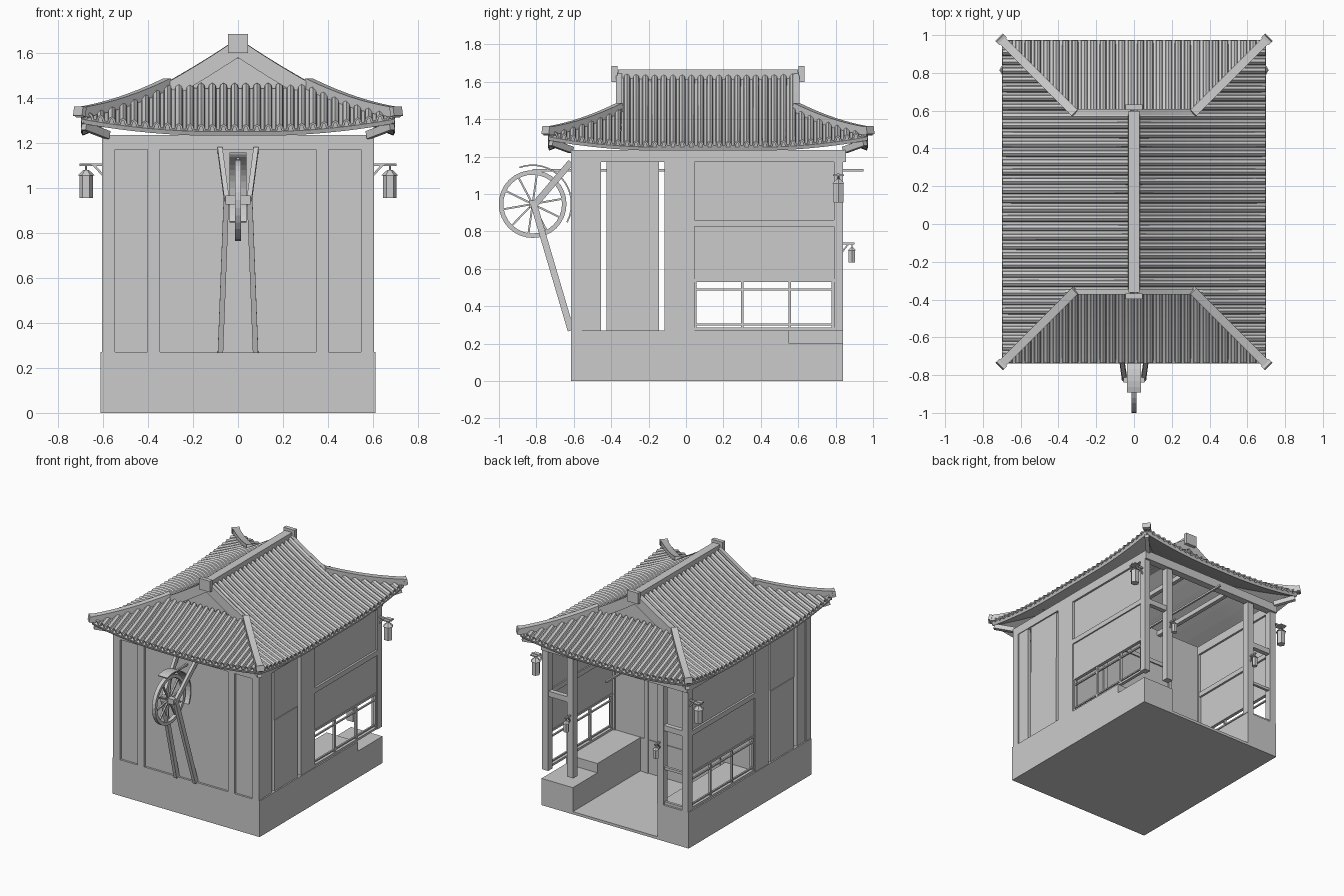
import bpy, bmesh, math
from mathutils import Vector as V

if "Cube" in bpy.data.objects:
    bpy.data.objects.remove(bpy.data.objects["Cube"])

def mesh(name, verts, faces):
    me = bpy.data.meshes.new(name)
    bm = bmesh.new()
    vs = [bm.verts.new(v) for v in verts]
    for f in faces:
        bm.faces.new([vs[i] for i in f])
    bmesh.ops.recalc_face_normals(bm, faces=bm.faces)
    bm.to_mesh(me)
    bm.free()
    ob = bpy.data.objects.new(name, me)
    bpy.context.collection.objects.link(ob)
    return ob

def box(name, x0, x1, y0, y1, z0, z1):
    vs = [(x, y, z) for x in (x0, x1) for y in (y0, y1) for z in (z0, z1)]
    return mesh(name, vs, [(0, 1, 3, 2), (4, 6, 7, 5), (0, 4, 5, 1), (2, 3, 7, 6), (0, 2, 6, 4), (1, 5, 7, 3)])

def boxm(name, s, x0, x1, *r):
    return box(name, min(s * x0, s * x1), max(s * x0, s * x1), *r)

def sweep(name, pts, side, w, h, closed=False):
    """Rectangular section swept along pts; w along side, h across it."""
    pts, side, n, vs, fs = [V(p) for p in pts], V(side).normalized(), len(pts), [], []
    for i, p in enumerate(pts):
        a = pts[i - 1] if i or closed else p
        b = pts[(i + 1) % n] if i < n - 1 or closed else p
        up = (b - a).cross(side).normalized()
        vs += [p + side * w / 2 * a1 + up * h / 2 * b1 for a1, b1 in ((-1, -1), (1, -1), (1, 1), (-1, 1))]
    for i in range(n if closed else n - 1):
        j = (i + 1) % n
        fs += [(4*i + k, 4*i + (k+1) % 4, 4*j + (k+1) % 4, 4*j + k) for k in range(4)]
    if not closed:
        fs += [(0, 1, 2, 3), tuple(4 * (n - 1) + k for k in range(4))]
    return mesh(name, vs, fs)

def cone(name, loc, r1, r2, z0, z1, n=6):
    vs = [(loc[0] + r * math.cos(2*math.pi*k/n), loc[1] + r * math.sin(2*math.pi*k/n), z)
          for r, z in ((r1, z0), (r2, z1)) for k in range(n)]
    fs = [(k, (k+1) % n, n + (k+1) % n, n + k) for k in range(n)] + [tuple(range(n)), tuple(range(n, 2*n))]
    return mesh(name, vs, fs)

# --- stone base: front block, side benches, low floor
box("base_front", -.61, .61, -.615, .04, 0, .27)
box("base_bench_left", -.61, -.35, .04, .84, 0, .27)
box("base_bench_right", .35, .61, .04, .55, 0, .27)
box("base_step_right", .35, .61, .55, .84, 0, .2)
box("room_floor", -.35, .35, .04, .84, 0, .02)

# --- front wall: posts, recessed panels, top beam
for s in (-1, 1):
    boxm("front_corner_post", s, .547, .605, -.615, -.555, .27, 1.23)
    boxm("front_inner_post", s, .347, .402, -.615, -.57, .27, 1.17)
    boxm("front_side_panel", s, .402, .547, -.6, -.58, .27, 1.17)
box("front_panel", -.347, .347, -.6, -.58, .27, 1.17)
box("front_beam", -.605, .605, -.615, -.565, 1.17, 1.235)

# --- partition between front room and open back room
box("partition_wall", -.575, .575, 0, .035, .02, 1.235)
for s in (-1, 1):
    box("partition_trim", s*.3 - .015, s*.3 + .015, .03, .045, .02, 1.17)
box("partition_rail", -.3, .3, .03, .045, .95, .98)

# --- side walls with slits, shutters and railing
for s in (-1, 1):
    boxm("side_beam", s, .56, .605, -.615, .855, 1.17, 1.235)
    boxm("side_front_panel", s, .575, .6, -.56, -.455, .27, 1.17)
    boxm("side_middle_panel", s, .575, .595, -.425, -.145, .27, 1.17)
    boxm("side_lower_panel", s, .59, .6, -.425, -.145, .27, .8)
    boxm("side_middle_post", s, .565, .605, -.115, -.01, .27, 1.17)
    boxm("side_partition_post", s, .56, .605, -.01, .045, .27, 1.235)
    boxm("side_shutter_lower", s, .58, .595, .045, .79, .54, .83)
    boxm("side_shutter_upper", s, .575, .59, .045, .79, .86, 1.17)
    boxm("side_cross_rail", s, .565, .605, .045, .79, .825, .862)
    boxm("side_window_head", s, .575, .6, .045, .79, .53, .545)
    boxm("side_window_sill", s, .575, .6, .045, .79, .27, .286)
    for z in (.303, .49):
        boxm("side_railing", s, .582, .594, .045, .79, z - .005, z + .005)
    for y in (.05, .3, .555, .785):
        boxm("side_mullion", s, .58, .596, y - .007, y + .007, .28, .54)
    # back posts and beams
    boxm("back_corner_post", s, .555, .605, .79, .84, .27, 1.235)
    boxm("back_inner_post", s, .347, .4, .79, .84, .27, 1.235)
    boxm("back_cross_rail", s, .4, .555, .797, .833, .825, .865)
box("back_beam", -.605, .605, .8, .855, 1.17, 1.235)
box("back_left_sill", -.555, -.4, .805, .825, .27, .29)
box("back_left_rail", -.555, -.4, .805, .825, .53, .55)
for x in (-.2, .2):
    box("ceiling_beam", x - .015, x + .015, 0, .83, 1.19, 1.225)

# --- lanterns
def lantern(x, y, z, k):
    cone("lantern_body", (x, y), .03*k, .03*k, z, z + .1*k)
    cone("lantern_cap", (x, y), .038*k, .012*k, z + .1*k, z + .125*k)
    cone("lantern_hook", (x, y), .004, .004, z + .12*k, z + .15*k)

for s in (-1, 1):
    lantern(s * .675, .815, .955, 1)
    boxm("lantern_arm", s, .59, .705, .808, .822, 1.097, 1.109)
    boxm("lantern_yoke", s, .65, .70, .785, .845, 1.097, 1.105)
    sweep("lantern_brace", [(s*.595, .815, 1.05), (s*.64, .815, 1.1)], (0, 1, 0), .01, .01)
    lantern(s * .372, .887, .633, .65)
    box("small_lantern_arm", s*.372 - .006, s*.372 + .006, .83, .9, .73, .74)
    sweep("small_lantern_brace", [(s*.372, .835, .69), (s*.372, .87, .735)], (1, 0, 0), .008, .008)

# --- wheel on the front, its guard, struts and long shaft
CY, CZ = -.82, .946
def ring(r, a0, a1, n):
    return [(0, CY + r * math.cos(math.radians(a0 + (a1-a0)*i/n)), CZ + r * math.sin(math.radians(a0 + (a1-a0)*i/n)))
            for i in range(n + 1)]
sweep("wheel_rim", ring(.169, 0, 360, 32)[:-1], (1, 0, 0), .028, .024, True)
for i in range(5):
    a = 10 + 36 * i
    sweep("wheel_spokes", [ring(.165, a, a, 1)[0], ring(.165, a + 180, a + 180, 1)[0]], (1, 0, 0), .012, .01)
sweep("wheel_hub", [(-.055, CY, CZ), (.055, CY, CZ)], (0, 1, 0), .04, .04)
sweep("wheel_guard", ring(.208, 110, -28, 16), (1, 0, 0), .075, .008)
for s in (-1, 1):
    sweep("wheel_lower_strut", [(s*.078, -.615, .27), (s*.052, -.815, .95)], (1, 0, 0), .024, .035)
    sweep("wheel_upper_strut", [(s*.048, -.82, .93), (s*.08, -.615, 1.17)], (1, 0, 0), .022, .035)
box("shaft", -.007, .007, -.82, .95, 1.12, 1.134)

# --- hip-and-gable roof: d = distance in from the eave, e = distance from the corner
HX, HY, YC, HIP = .695, .8525, .1175, .385
def height(d, e):
    return 1.255 + .4*d + .2*d*d + .055 * max(0, 1 - e/.6)**2

WAVE = ((0, 0), (.4, 0), (.5, .016), (.7, .024), (.9, .016))
def roof_patch(name, axis, s, a0, a1, tiled):
    half = HY if axis == 'side' else HX
    count = round((a1 - a0) / .05)
    p = (a1 - a0) / count
    cols = [(a0 + (i + w) * p, h) for i in range(count) for w, h in WAVE] + [(a1, 0)]
    rows, vs = 9, []
    for a, h in cols:
        e = half - abs(a)
        top = .665 if axis == 'side' and e >= HIP - .001 else max(min(e, HIP), .004)
        for r in range(rows):
            d = top * r / (rows - 1)
            z = height(d, e) + (h if tiled else -.014)
            vs.append((s*(HX - d), YC + a, z) if axis == 'side' else (a, YC + s*(HY - d), z))
    fs = [(c*rows + r, c*rows + r + 1, (c+1)*rows + r + 1, (c+1)*rows + r)
          for c in range(len(cols) - 1) for r in range(rows - 1)]
    m = mesh(name, vs, fs).modifiers.new("thickness", 'SOLIDIFY')
    m.thickness = .01 if tiled else .02
    m.offset = 0

G = HY - HIP
for s in (-1, 1):
    for tiled, nm in ((True, "tiles"), (False, "eave_board")):
        roof_patch("main_" + nm, 'side', s, -G, G, tiled)
        roof_patch("side_hip_" + nm, 'side', s, -HY, -G, tiled)
        roof_patch("side_hip_" + nm, 'side', s, G, HY, tiled)
        roof_patch("end_" + nm, 'end', s, -HX, HX, tiled)

# ridges, gables and ridge ends
box("main_ridge", -.03, .03, YC - .48, YC + .48, 1.575, 1.665)
for s in (-1, 1):
    y = YC + s * .5
    box("ridge_end", -.045, .045, y - .015, y + .015, 1.6, 1.683)
    yg = YC + s * (G - .02)
    xs = [-.31 + .62*i/12 for i in range(13)]
    n = len(xs)
    prof = [(x, height(HX - abs(x), 1) - .01) for x in xs] + [(.31, 1.38), (-.31, 1.38)]
    m = len(prof)
    mesh("gable_wall", [(x, yg + t, z) for t in (-.008, .008) for x, z in prof],
         [tuple(range(m)), tuple(range(m, 2*m))] + [(k, (k+1) % m, m + (k+1) % m, m + k) for k in range(m)])
    for sx in (-1, 1):
        line = [(sx*x, YC + s*(G + .008), height(HX - x, 1) - .008) for x in (0, .08, .16, .24, .325)]
        sweep("gable_board", line, (0, 1, 0), .03, .07)
        hip = []
        for i in range(9):
            d = HIP - (HIP + .012) * i / 8
            hip.append((sx*(HX - d), YC + s*(HY - d), height(d, d) + .02 + .008*(i/8)**3))
        sweep("hip_ridge", hip, (sx, -s, 0), .045, .045)
        x, yy, z = hip[-1]
        sweep("hip_ridge_end", [(x - sx*.012, yy - s*.012, z + .002), (x + sx*.004, yy + s*.004, z + .006)],
              (sx, -s, 0), .056, .042)
        sweep("hip_rafter", [(sx*.58, YC + s*.73, 1.235), (sx*.685, YC + s*.84, 1.275)], (sx, -s, 0), .03, .035)
